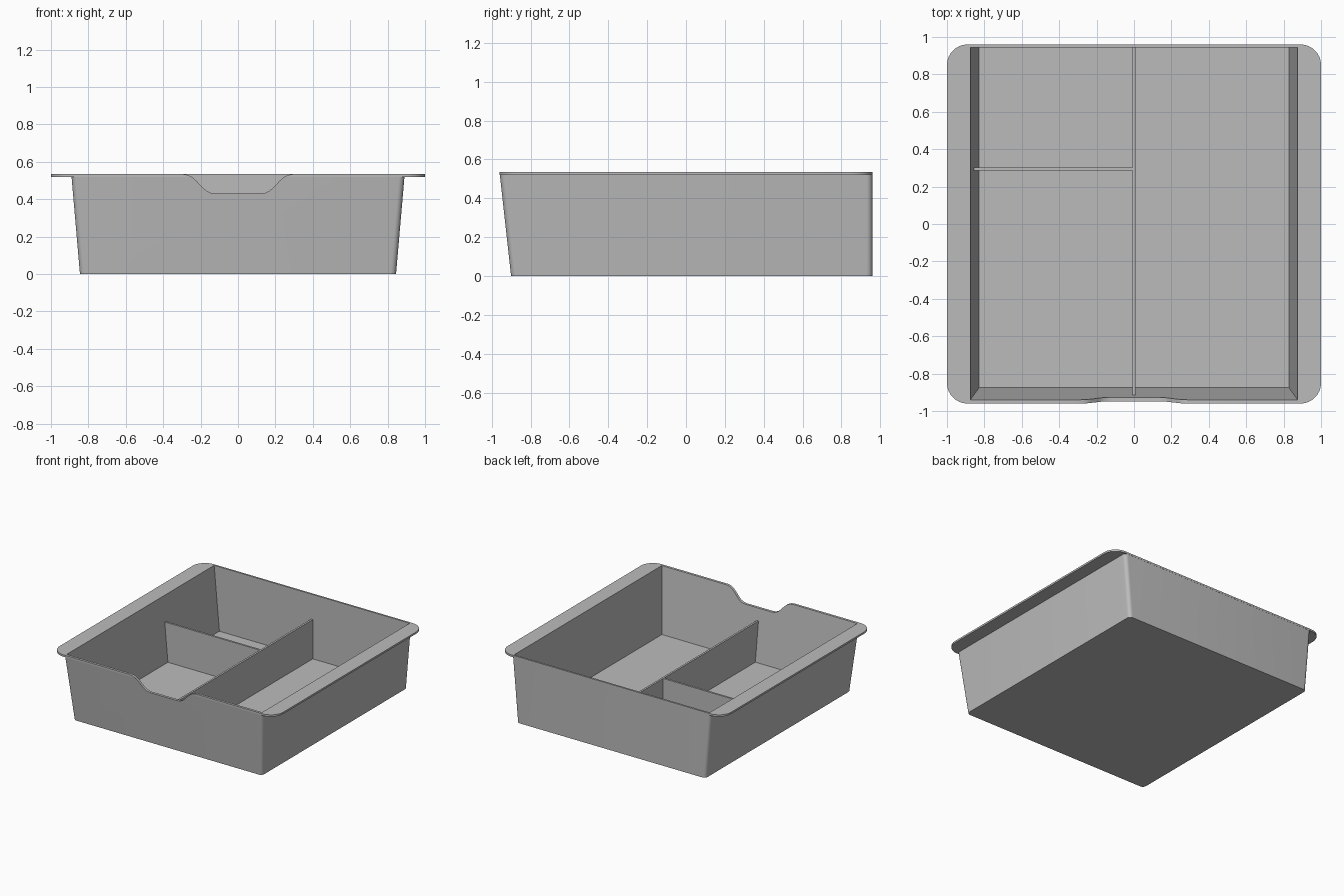
import bpy, bmesh, math
from mathutils import Vector

cube = bpy.data.objects.get("Cube")
if cube:
    bpy.data.objects.remove(cube, do_unlink=True)

grey = bpy.data.materials.new("plain grey")
grey.use_nodes = True
colour = (0.5, 0.5, 0.5, 1)
grey.diffuse_color = colour
grey.node_tree.nodes["Principled BSDF"].inputs["Base Color"].default_value = colour

TOP = 0.535      # rim height
LIP = 0.52       # underside of the side flanges
FLOOR = 0.015
DIVIDER = 0.333
STEPS = 8


def rounded_loop(bm, half_x, front, back, z, radius):
    """Ring of vertices round a rectangle with rounded corners."""
    corners = ((1, back), (-1, back), (-1, front), (1, front))
    ring = []
    for i, (side, y) in enumerate(corners):
        inward = -1 if y == back else 1
        cx, cy = side * (half_x - radius), y + inward * radius
        for s in range(STEPS + 1):
            a = math.pi / 2 * (i + s / STEPS)
            ring.append(bm.verts.new((cx + radius * math.cos(a), cy + radius * math.sin(a), z)))
    return ring


def finish(name, bm):
    bmesh.ops.recalc_face_normals(bm, faces=bm.faces)
    mesh = bpy.data.meshes.new(name)
    bm.to_mesh(mesh)
    bm.free()
    mesh.materials.append(grey)
    obj = bpy.data.objects.new(name, mesh)
    bpy.context.collection.objects.link(obj)
    return obj


def prism(name, outline, axis, low, high):
    """Extrude an (across, z) outline along x or y."""
    bm = bmesh.new()
    place = (lambda u, z: (low, u, z)) if axis == "x" else (lambda u, z: (u, low, z))
    face = bm.faces.new([bm.verts.new(place(u, z)) for u, z in outline])
    moved = bmesh.ops.extrude_face_region(bm, geom=[face])["geom"]
    offset = Vector((high - low, 0, 0)) if axis == "x" else Vector((0, high - low, 0))
    bmesh.ops.translate(bm, vec=offset, verts=[g for g in moved if isinstance(g, bmesh.types.BMVert)])
    return finish(name, bm)


def activate(obj):
    bpy.ops.object.select_all(action="DESELECT")
    obj.select_set(True)
    bpy.context.view_layer.objects.active = obj


# Tray: outside wall, flange, inside wall and floor as one closed skin
bm = bmesh.new()
rings = [rounded_loop(bm, *r) for r in (
    (0.845, -0.90, 0.959, 0, 0.03),
    (0.89, -0.958, 0.959, LIP, 0.03),
    (1.0, -0.96, 0.96, LIP, 0.11),
    (1.0, -0.96, 0.96, TOP, 0.11),
    (0.875, -0.94, 0.945, TOP, 0),
    (0.828, -0.875, 0.945, FLOOR, 0),
)]
bm.faces.new(rings[0])
bm.faces.new(rings[-1])
count = len(rings[0])
for lower, upper in zip(rings, rings[1:]):
    for i in range(count):
        j = (i + 1) % count
        bm.faces.new((lower[i], lower[j], upper[j], upper[i]))
bmesh.ops.remove_doubles(bm, verts=bm.verts, dist=0.0001)
tray = finish("tray", bm)

# Finger notch in the front wall
half = [(0.12, 0.43), (0.145, 0.434), (0.17, 0.446), (0.195, 0.469),
        (0.22, 0.496), (0.245, 0.518), (0.27, 0.53), (0.30, TOP), (0.30, 0.6)]
outline = half + [(-x, z) for x, z in reversed(half)]
cutter = prism("notch_cutter", outline, "y", -1.1, -0.8)
cutter.hide_render = True
activate(tray)
cut = tray.modifiers.new("notch", "BOOLEAN")
cut.operation = "DIFFERENCE"
cut.solver = "EXACT"
cut.object = cutter
bpy.ops.object.modifier_apply(modifier=cut.name)
bpy.data.objects.remove(cutter, do_unlink=True)
activate(tray)
bpy.ops.object.shade_smooth_by_angle(angle=math.radians(30))

# Dividers follow the slope of the walls they meet
prism("long_divider", [(-0.88, 0.01), (-0.92, DIVIDER), (0.95, DIVIDER), (0.95, 0.01)],
      "x", -0.008, 0.008)
prism("cross_divider", [(-0.833, 0.01), (-0.861, DIVIDER), (0, DIVIDER), (0, 0.01)],
      "y", 0.287, 0.303)
